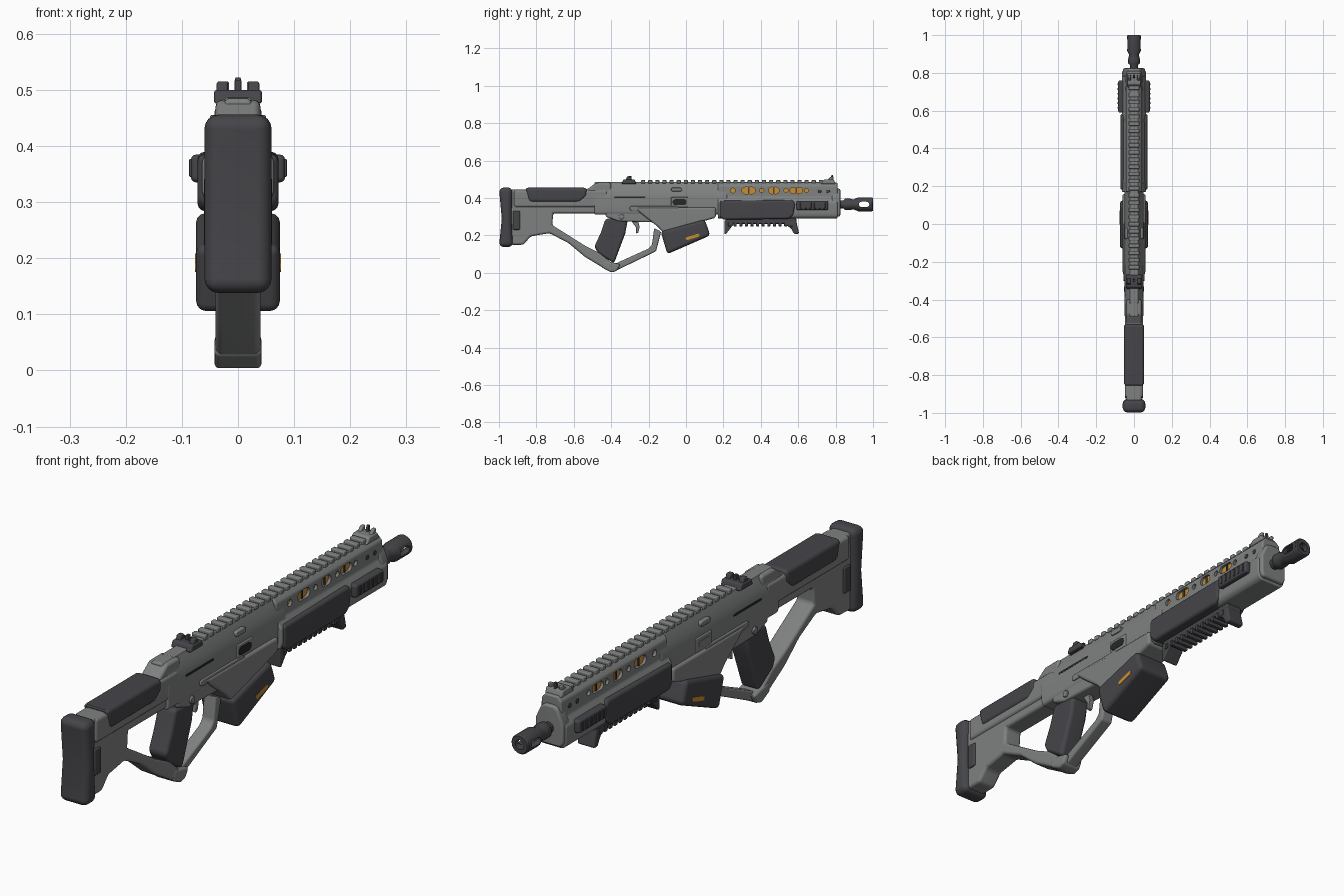
import bpy, bmesh, math
from mathutils import Vector

if "Cube" in bpy.data.objects:
    bpy.data.objects.remove(bpy.data.objects["Cube"])


def material(name, r, g, b):
    m = bpy.data.materials.new(name)
    m.use_nodes = True
    m.diffuse_color = (r, g, b, 1)
    node = next(n for n in m.node_tree.nodes if n.type == 'BSDF_PRINCIPLED')
    node.inputs["Base Color"].default_value = (r, g, b, 1)
    node.inputs["Roughness"].default_value = 0.6
    return m


GREY = material("metal grey", 0.21, 0.22, 0.215)
DARK = material("dark rubber", 0.06, 0.06, 0.068)
BLACK = material("near black", 0.02, 0.02, 0.022)
ORANGE = material("orange", 0.6, 0.27, 0.03)


def smooth(me):
    for p in me.polygons:
        p.use_smooth = True
    me.set_sharp_from_angle(angle=math.radians(35))


def finish(name, bm, mat):
    bmesh.ops.recalc_face_normals(bm, faces=bm.faces)
    me = bpy.data.meshes.new(name)
    bm.to_mesh(me)
    bm.free()
    me.materials.append(mat)
    smooth(me)
    ob = bpy.data.objects.new(name, me)
    bpy.context.scene.collection.objects.link(ob)
    ob.modifiers.new("normals", 'WEIGHTED_NORMAL').keep_sharp = True
    return ob


def prism(name, pts, lo, hi, mat, bevel=0.0, axis='x', segs=3):
    """Extrude a (y, z) outline along x, or an (x, z) outline along y."""
    place = (lambda a, b, t: (t, a, b)) if axis == 'x' else (lambda a, b, t: (a, t, b))
    bm = bmesh.new()
    face = bm.faces.new([bm.verts.new(place(a, b, lo)) for a, b in pts])
    ext = bmesh.ops.extrude_face_region(bm, geom=[face])
    moved = [v for v in ext['geom'] if isinstance(v, bmesh.types.BMVert)]
    bmesh.ops.translate(bm, verts=moved, vec=Vector(place(0, 0, hi - lo)))
    bmesh.ops.recalc_face_normals(bm, faces=bm.faces)
    if bevel:
        sharp = [e for e in bm.edges if e.calc_face_angle(0) > 0.5]
        bmesh.ops.bevel(bm, geom=sharp, offset=bevel, segments=segs, profile=0.5,
                        affect='EDGES', clamp_overlap=True)
    return finish(name, bm, mat)


def slab(name, pts, half, mat, bevel=0.0, segs=3):
    return prism(name, pts, -half, half, mat, bevel, segs=segs)


def rect(a0, a1, b0, b1):
    return [(a0, b0), (a1, b0), (a1, b1), (a0, b1)]


def capsule(a, b, length, r, tilt=0.0, n=8):
    pts = []
    for side in (0, 1):
        for i in range(n + 1):
            t = math.pi * (i / n + side) - math.pi / 2
            u = r * math.cos(t) + (length if side == 0 else -length)
            v = r * math.sin(t)
            pts.append((a + u * math.cos(tilt) - v * math.sin(tilt),
                        b + u * math.sin(tilt) + v * math.cos(tilt)))
    return pts


def both_sides(name, pts, inner, outer, mat, bevel=0.0):
    prism("left_" + name, pts, inner, outer, mat, bevel)
    prism("right_" + name, pts, -outer, -inner, mat, bevel)


def section(half):
    """Close a symmetric (x, z) cross-section."""
    return half + [(-x, z) for x, z in reversed(half)]


def cut(ob, cutters):
    for c in cutters:
        c.hide_render = True
        m = ob.modifiers.new("cut", 'BOOLEAN')
        m.object, m.operation, m.solver = c, 'DIFFERENCE', 'EXACT'
    dg = bpy.context.evaluated_depsgraph_get()
    me = bpy.data.meshes.new_from_object(ob.evaluated_get(dg))
    ob.modifiers.clear()
    ob.data = me
    smooth(me)
    ob.modifiers.new("normals", 'WEIGHTED_NORMAL').keep_sharp = True
    for c in cutters:
        bpy.data.objects.remove(c)


# Stock: frame, butt pad, cheek rest
slab("stock_frame", [(-.94, .445), (-.53, .445), (-.48, .482), (-.4, .482), (-.4, .318),
                     (-.71, .318), (-.715, .255), (-.54, .145), (-.46, .105), (-.388, .045),
                     (-.388, .008), (-.44, .025), (-.54, .085), (-.63, .16), (-.73, .212),
                     (-.83, .195), (-.87, .15), (-.94, .15)], .04, GREY, .012)
slab("stock_beam", rect(-.92, -.42, .35, .443), .048, GREY, .014)
slab("butt_pad", [(-1, .455), (-.985, .29), (-1, .138), (-.925, .138), (-.932, .29), (-.928, .457)],
     .06, DARK, .026, 4)
slab("cheek_rest", [(-.86, .455), (-.84, .378), (-.57, .378), (-.53, .41), (-.53, .455)],
     .054, DARK, .016)
slab("stock_latch", rect(-.925, -.887, .23, .33), .047, DARK, .006)

# Pistol grip, guard, trigger
slab("pistol_grip", [(-.43, .29), (-.31, .29), (-.325, .21), (-.385, .05), (-.47, .105),
                     (-.49, .14), (-.455, .215)], .04, DARK, .015)
slab("trigger_guard", [(-.4, .04), (-.39, .004), (-.16, .115), (-.133, .22), (-.17, .24),
                       (-.182, .15), (-.2, .13), (-.38, .048)], .026, GREY, .008)
slab("guard_base", [(-.44, .065), (-.39, .055), (-.35, .045), (-.37, .01), (-.4, .002),
                    (-.45, .028)], .042, GREY, .01)
slab("trigger", [(-.29, .275), (-.255, .275), (-.248, .245), (-.255, .215), (-.268, .21),
                 (-.266, .24)], .01, GREY, .003)

# Receiver
prism("receiver", section([(.045, .312), (.05, .33), (.05, .40), (.042, .44), (.027, .47), (.022, .485)]),
      -.49, .22, GREY, .008, 'y')
slab("lower_receiver", [(-.43, .35), (-.43, .30), (-.36, .275), (-.17, .27), (-.1, .3), (-.1, .35)],
     .046, GREY, .01)
slab("magazine_well", [(-.28, .35), (.16, .35), (.16, .295), (.02, .255), (-.12, .212),
                       (-.155, .25), (-.22, .3)], .061, GREY, .012)
both_sides("receiver_ridge", capsule(-.17, .345, .12, .012), .045, .056, GREY, .003)
both_sides("selector", capsule(-.345, .3, 0, .014), .04, .053, GREY, .003)
both_sides("receiver_pin", capsule(-.05, .445, .02, .01), .03, .05, GREY, .003)
both_sides("slot", capsule(-.3, .405, .08, .004), .045, .0505, BLACK)
both_sides("port_frame", rect(-.08, .012, .35, .405), .045, .054, GREY, .004)
prism("ejection_port", capsule(-.034, .378, .022, .016), .05, .0555, BLACK)
prism("bolt_cover", capsule(-.034, .378, .022, .012), -.0555, -.05, GREY)

# Magazine
slab("magazine", [(-.135, .222), (.1, .285), (.13, .2), (-.1, .1)], .075, DARK, .018)
both_sides("magazine_mark", capsule(.035, .192, .03, .008, .3), .07, .0765, ORANGE)

# Handguard with vent holes over an orange core
guard = prism("handguard", section([(.045, .29), (.058, .3), (.064, .32), (.064, .375), (.044, .405),
                                    (.042, .465), (.026, .482)]), .17, .81, GREY, .006, 'y')
vents = [(.25, 0, .013), (.335, .018, .018), (.405, 0, .011), (.47, .01, .018),
         (.535, 0, .011), (.59, .018, .016), (.645, 0, .011)]
cut(guard, [slab("vent", capsule(y, .44, l, r), .1, GREY) for y, l, r in vents])
slab("inner_core", rect(.22, .68, .41, .468), .032, ORANGE)
for y, l, r in vents:
    if l:
        both_sides("vent_bar", rect(y - .004, y + .004, .42, .46), .033, .037, DARK)
for y in (.715, .76):
    both_sides("guard_bolt", capsule(y, .435, 0, .009), .04, .046, DARK, .002)
slab("grip_panel", [(.18, .385), (.57, .39), (.585, .37), (.575, .31), (.55, .288), (.2, .284), (.18, .3)],
     .072, DARK, .014)
slab("front_panel", rect(.59, .76, .335, .385), .084, DARK, .01)
for i in range(6):
    y = .61 + i * .025
    both_sides("panel_rib", rect(y, y + .01, .345, .377), .08, .087, DARK, .002)
prism("front_collar", section([(.05, .3), (.058, .32), (.058, .39), (.035, .44), (.02, .45)]),
      .78, .825, GREY, .01, 'y')

# Lower rail with hand stops
slab("lower_rail", rect(.21, .59, .262, .292), .034, DARK, .005)
for i in range(12):
    y = .225 + i * .03
    slab("lower_rail_tooth", rect(y, y + .016, .248, .27), .038, DARK, .003)
slab("front_hand_stop", [(.5, .275), (.59, .275), (.605, .21), (.58, .205), (.56, .24)],
     .036, DARK, .008)
slab("rear_hand_stop", [(.205, .28), (.27, .28), (.235, .235), (.212, .205), (.205, .21)],
     .034, DARK, .005)

# Top rail
slab("rail_base", rect(-.42, .79, .465, .486), .024, GREY, .004)
for i in range(26):
    y = -.24 + i * .038
    slab("rail_tooth", rect(y, y + .022, .478, .496), .028, GREY, .004)

# Rear and front sights
slab("rear_sight_base", [(-.345, .475), (-.265, .475), (-.275, .5), (-.335, .5)], .043, DARK, .006)
both_sides("rear_sight_ear", [(-.325, .49), (-.285, .49), (-.295, .515), (-.315, .515)],
           .018, .038, DARK, .004)
slab("rear_sight_post", rect(-.308, -.292, .49, .518), .006, DARK, .002)
slab("front_sight_base", [(.72, .475), (.8, .475), (.79, .5), (.74, .5)], .036, GREY, .006)
both_sides("front_sight_ear", [(.75, .49), (.785, .49), (.79, .515), (.775, .515)],
           .016, .03, GREY, .004)
slab("front_sight_post", [(.77, .49), (.79, .49), (.786, .522), (.778, .522)], .005, DARK, .002)

# Barrel and muzzle device
bm = bmesh.new()
N, AXIS = 20, .366
rings = []
for y, r in [(.8, .021), (.842, .021), (.85, .031), (.875, .031), (.895, .026), (.92, .037), (.995, .037), (1, .033)]:
    rings.append([bm.verts.new((r * math.cos(i * math.tau / N), y, AXIS + r * math.sin(i * math.tau / N)))
                  for i in range(N)])
for a, b in zip(rings, rings[1:]):
    for i in range(N):
        bm.faces.new((a[i], a[i - 1], b[i - 1], b[i]))
bm.faces.new(rings[0])
bm.faces.new(rings[-1])
muzzle = finish("muzzle", bm, DARK)
cut(muzzle, [slab("side_port", capsule(.952, AXIS, .014, .014), .1, DARK),
             prism("bore", capsule(0, AXIS, 0, .018), .91, 1.1, DARK, axis='y')])
